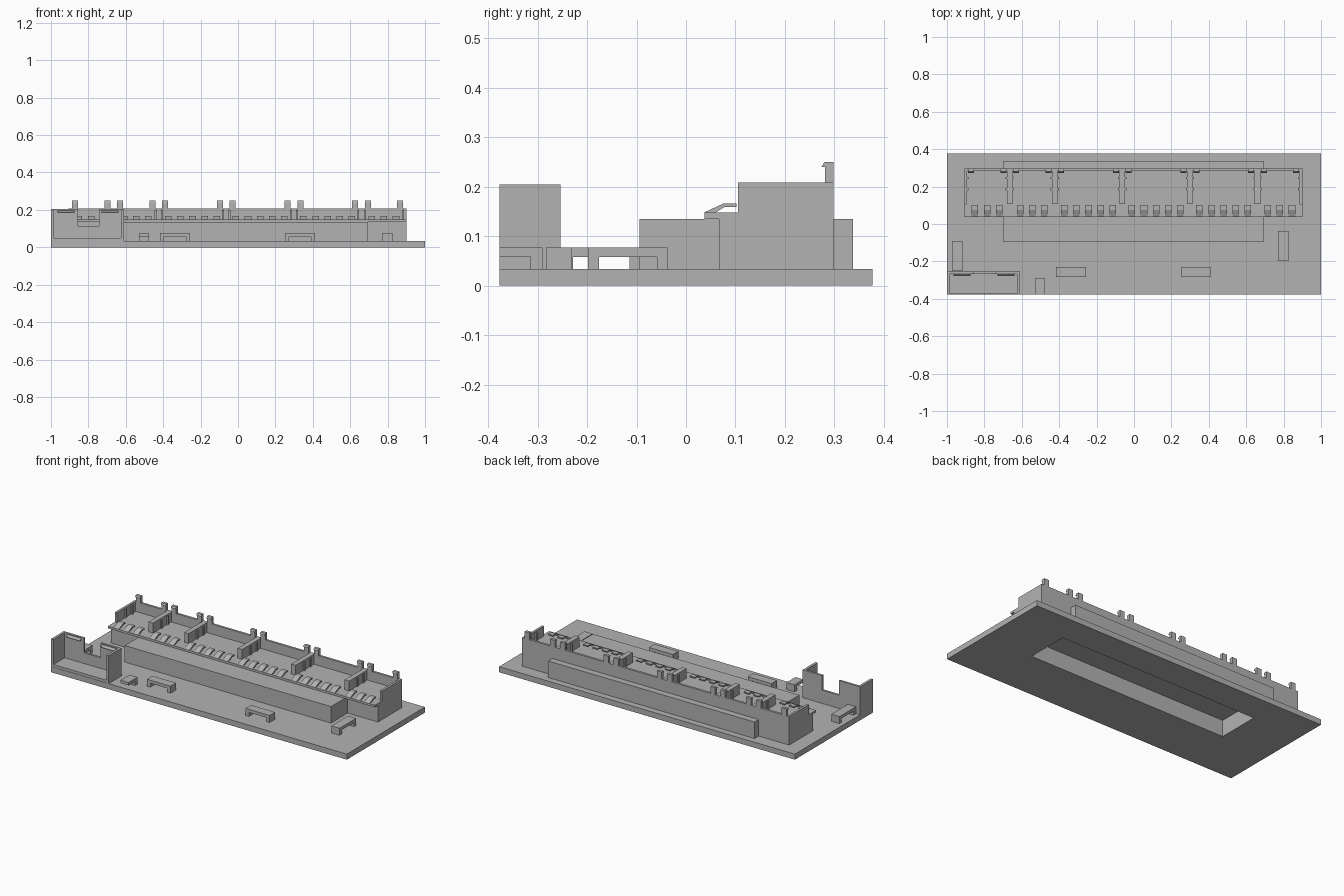
import bpy
import bmesh

cube = bpy.data.objects.get("Cube")
if cube:
    bpy.data.objects.remove(cube)

grey = bpy.data.materials.new("plain grey")
grey.use_nodes = True
colour = (0.45, 0.45, 0.45, 1)
grey.diffuse_color = colour
grey.node_tree.nodes["Principled BSDF"].inputs["Base Color"].default_value = colour


def finish(name, bm):
    bmesh.ops.recalc_face_normals(bm, faces=bm.faces)
    mesh = bpy.data.meshes.new(name)
    bm.to_mesh(mesh)
    bm.free()
    mesh.materials.append(grey)
    obj = bpy.data.objects.new(name, mesh)
    bpy.context.collection.objects.link(obj)
    return obj


def box(name, x, y, z):
    """Box from (low, high) ranges."""
    bm = bmesh.new()
    bmesh.ops.create_cube(bm, size=1)
    for v in bm.verts:
        v.co = [r[0] + (c + 0.5) * (r[1] - r[0]) for r, c in zip((x, y, z), v.co)]
    return finish(name, bm)


def prism(name, points, start, length, axis="x"):
    """Extrude an outline: (y, z) along x, or (x, z) along y."""
    bm = bmesh.new()
    if axis == "x":
        verts = [bm.verts.new((start, a, b)) for a, b in points]
        move = (length, 0, 0)
    else:
        verts = [bm.verts.new((a, start, b)) for a, b in points]
        move = (0, length, 0)
    face = bm.faces.new(verts)
    out = bmesh.ops.extrude_face_region(bm, geom=[face])
    new = [g for g in out["geom"] if isinstance(g, bmesh.types.BMVert)]
    bmesh.ops.translate(bm, verts=new, vec=move)
    return finish(name, bm)


FLOOR, LEDGE, SHELF, TOP = 0.034, 0.135, 0.148, 0.208
LEFT, RIGHT, BACK = -0.906, 0.90, 0.298

# Base plate and the two hollow housings
solids = [
    box("base_plate", (-1, 1), (-0.377, 0.377), (0, FLOOR)),
    box("wide_housing", (-0.70, 0.695), (-0.094, 0.338), (FLOOR, LEDGE)),
    box("rear_housing", (LEFT, RIGHT), (0.067, BACK), (FLOOR, LEDGE)),
]

# Underside recess
cutter = box("recess_cutter", (-0.675, 0.67), (-0.06, 0.2), (-0.1, 0.1))
cutter.hide_render = True
for obj in solids:
    mod = obj.modifiers.new("recess", "BOOLEAN")
    mod.operation = "DIFFERENCE"
    mod.solver = "EXACT"
    mod.object = cutter
    bpy.context.view_layer.objects.active = obj
    bpy.ops.object.modifier_apply(modifier=mod.name)
bpy.data.objects.remove(cutter)

# Shelf and outer walls of the tray
box("tray_shelf", (LEFT, RIGHT), (0.037, BACK), (LEDGE, SHELF))
box("tray_back_wall", (LEFT, RIGHT), (0.284, BACK), (SHELF, TOP))
box("tray_end_wall_right", (LEFT, LEFT + 0.014), (0.105, 0.284), (SHELF, TOP))
box("tray_end_wall_left", (RIGHT - 0.014, RIGHT), (0.105, 0.284), (SHELF, TOP))

# Bay dividers, with ribs, clips and teeth placed in every bay
dividers = [-0.665, -0.424, -0.0625, 0.299, 0.66]
for x in dividers:
    box("bay_divider", (x - 0.015, x + 0.015), (0.108, 0.284), (SHELF, TOP))

edges = [LEFT] + dividers + [RIGHT]
clip = [(BACK, TOP), (BACK, 0.25), (0.28, 0.25), (0.274, 0.24), (0.281, 0.24), (0.281, TOP)]
tooth = [(0.037, SHELF), (0.076, 0.166), (0.102, 0.166),
         (0.102, 0.159), (0.078, 0.159), (0.06, SHELF)]
for low, high in zip(edges, edges[1:]):
    for side, edge in ((1, low), (-1, high)):
        c = edge + side * 0.034
        prism("bay_clip", clip, c - 0.016, 0.032)
        for y in (0.18, 0.24):
            face = edge + side * 0.014
            box("bay_rib", sorted((face, face + side * 0.008)), (y, y + 0.012), (SHELF, 0.2))
    count = 3 if high - low < 0.3 else 5
    for i in range(count):
        c = (low + high) / 2 + (i - (count - 1) / 2) * 0.0648
        prism("bay_tooth", tooth, c - 0.0175, 0.035)

# Open corner bracket with a notched back wall
box("corner_floor", (-0.99, -0.62), (-0.375, -0.265), (FLOOR, 0.05))
box("corner_wall_right", (-1, -0.985), (-0.377, -0.254), (FLOOR, 0.204))
box("corner_wall_left", (-0.625, -0.61), (-0.377, -0.254), (FLOOR, 0.204))
notched = [(-0.985, FLOOR), (-0.985, 0.204), (-0.856, 0.204), (-0.856, 0.115),
           (-0.743, 0.115), (-0.743, 0.204), (-0.625, 0.204), (-0.625, FLOOR)]
prism("corner_back_wall", notched, -0.267, 0.013, "y")
catch = [(-0.267, 0.198), (-0.279, 0.188), (-0.279, 0.184), (-0.267, 0.184)]
for x in (-0.965, -0.73):
    prism("corner_catch", catch, x, 0.091)


# Strap loops on the plate
def loop(name, low, high, start, width, axis):
    t = 0.022
    outline = [(low, FLOOR), (low, 0.077), (high, 0.077), (high, FLOOR),
               (high - t, FLOOR), (high - t, 0.058), (low + t, 0.058), (low + t, FLOOR)]
    prism(name, outline, start, width, axis)


loop("front_loop_right", -0.417, -0.257, -0.283, 0.053, "y")
loop("front_loop_left", 0.25, 0.412, -0.283, 0.053, "y")
loop("side_loop_left", -0.198, -0.037, 0.77, 0.055, "x")
loop("side_loop_right", -0.25, -0.092, -0.973, 0.055, "x")
half = [(-0.377, 0.077), (-0.29, 0.077), (-0.29, FLOOR), (-0.314, FLOOR),
        (-0.314, 0.059), (-0.377, 0.059)]
prism("front_hook", half, -0.53, 0.054)
